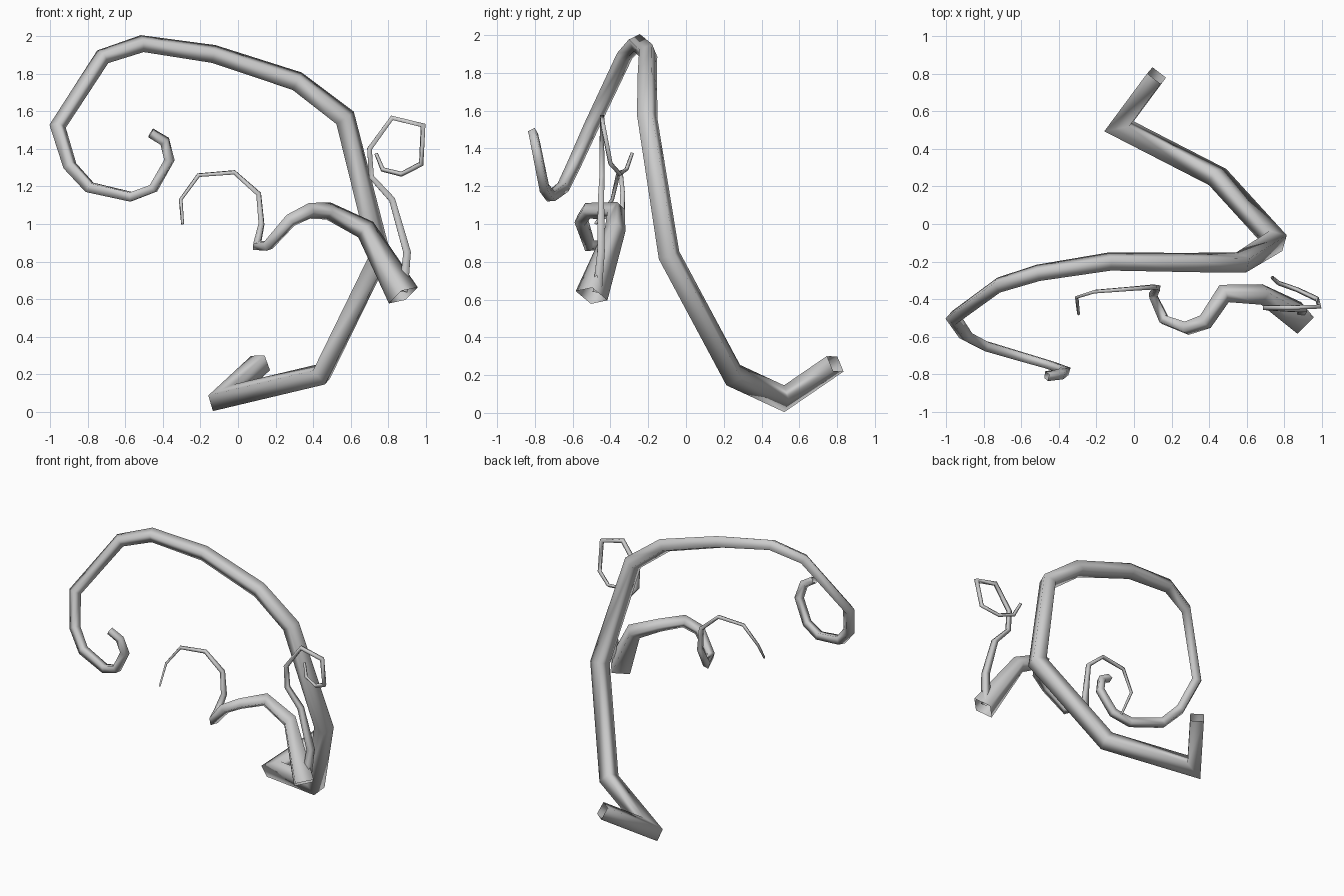
import bpy, bmesh
from mathutils import Vector


def tube(name, path, ref, sides=4):
    """Open mitred square tube along (x, y, z, radius) points; ref aims the first corner."""
    pts = [Vector(p[:3]) for p in path]
    rad = [p[3] for p in path]
    dirs = [(b - a).normalized() for a, b in zip(pts, pts[1:])]
    d = dirs[0]
    u = Vector(ref)
    u = (u - d * u.dot(d)).normalized() * rad[0]
    v = d.cross(u)
    corners = [u, v, -u, -v]
    bm = bmesh.new()
    rings = []
    for i, p in enumerate(pts):
        if i:
            # slide the corners along the segment onto the mitre plane, then taper
            d = dirs[i - 1]
            n = (d + dirs[min(i, len(dirs) - 1)]).normalized()
            k = rad[i] / rad[i - 1]
            corners = [(o - d * (o.dot(n) / d.dot(n))) * k for o in corners]
        rings.append([bm.verts.new(p + o) for o in corners])
    for a, b in zip(rings, rings[1:]):
        for j in range(sides):
            m = (j + 1) % sides
            bm.faces.new((a[j], a[m], b[m], b[j]))
    for f in bm.faces:
        f.smooth = True
    me = bpy.data.meshes.new(name)
    bm.to_mesh(me)
    bm.free()
    ob = bpy.data.objects.new(name, me)
    bpy.context.collection.objects.link(ob)
    return ob


# Large vine: rises from the ground and curls over at the top
tube("main_vine", [
    (0.12, 0.79, 0.26, .064), (-0.08, 0.52, 0.075, .064), (0.445, 0.25, 0.20, .064),
    (0.755, -0.09, 0.835, .064), (0.57, -0.205, 1.565, .059), (0.315, -0.205, 1.76, .056),
    (-0.13, -0.20, 1.905, .052), (-0.51, -0.26, 1.96, .047), (-0.72, -0.325, 1.89, .043),
    (-0.96, -0.50, 1.52, .041), (-0.895, -0.595, 1.31, .038), (-0.79, -0.65, 1.195, .036),
    (-0.57, -0.715, 1.145, .033), (-0.45, -0.75, 1.19, .031), (-0.365, -0.78, 1.34, .030),
    (-0.39, -0.80, 1.44, .029), (-0.465, -0.81, 1.485, .028)],
    (.4, -1.07, .84))

# Smaller vine with a thick base, winding to the left
tube("winding_vine", [
    (0.88, -0.50, 0.62, .088), (0.68, -0.375, 0.97, .055), (0.48, -0.37, 1.07, .046),
    (0.38, -0.52, 1.07, .042), (0.28, -0.555, 1.02, .038), (0.16, -0.51, 0.885, .032),
    (0.10, -0.38, 0.885, .026), (0.125, -0.34, 1.0, .020), (0.11, -0.335, 1.16, .017),
    (-0.02, -0.345, 1.275, .014), (-0.21, -0.36, 1.26, .012), (-0.305, -0.39, 1.13, .010),
    (-0.295, -0.48, 1.0, .008)],
    (.02, -.08, -.03))

# Thin tendril growing from the thick base and looping at its tip
tube("tendril", [
    (0.88, -0.47, 0.64, .034), (0.90, -0.45, 0.85, .028), (0.82, -0.45, 1.13, .023),
    (0.71, -0.445, 1.25, .019), (0.70, -0.445, 1.40, .017), (0.82, -0.445, 1.565, .015),
    (0.985, -0.44, 1.525, .015), (0.975, -0.40, 1.32, .014), (0.87, -0.35, 1.265, .013),
    (0.77, -0.315, 1.29, .012), (0.735, -0.285, 1.375, .010)],
    (1, 1, 0))
